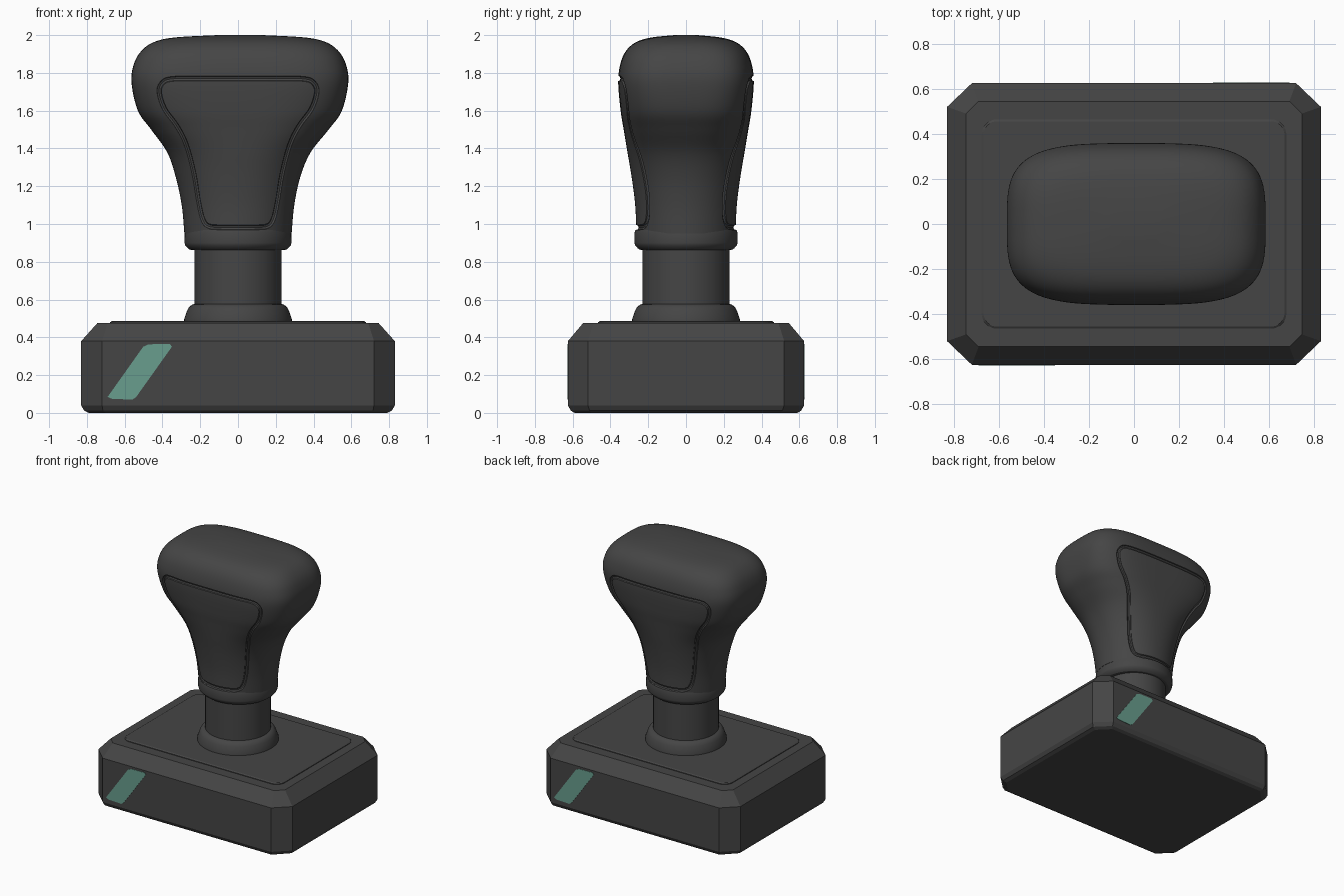
import bpy
import math
from mathutils import Vector

if "Cube" in bpy.data.objects:
    bpy.data.objects.remove(bpy.data.objects["Cube"])


def material(name, rgb):
    m = bpy.data.materials.new(name)
    m.use_nodes = True
    m.diffuse_color = (*rgb, 1)
    m.node_tree.nodes["Principled BSDF"].inputs["Base Color"].default_value = (*rgb, 1)
    return m


GREY = material("charcoal grey", (0.06, 0.06, 0.06))
TEAL = material("muted teal", (0.14, 0.34, 0.27))


def mesh_object(name, verts, faces, mat):
    me = bpy.data.meshes.new(name)
    me.from_pydata(verts, [], faces)
    me.materials.append(mat)
    ob = bpy.data.objects.new(name, me)
    bpy.context.collection.objects.link(ob)
    return ob


def smooth(ob, angle=30):
    bpy.ops.object.select_all(action='DESELECT')
    ob.select_set(True)
    bpy.context.view_layer.objects.active = ob
    bpy.ops.object.shade_smooth_by_angle(angle=math.radians(angle))


def loft(name, rings, mat=GREY):
    """Skin a stack of closed rings and cap both ends."""
    n = len(rings[0])
    faces = [(i * n + j, i * n + (j + 1) % n, (i + 1) * n + (j + 1) % n, (i + 1) * n + j)
             for i in range(len(rings) - 1) for j in range(n)]
    faces += [tuple(reversed(range(n))), tuple(range((len(rings) - 1) * n, len(rings) * n))]
    return mesh_object(name, [v for r in rings for v in r], faces, mat)


def superellipse(z, hx, hy, power=2, cx=0, count=96):
    ring = []
    for k in range(count):
        a = math.tau * k / count
        c, s = math.cos(a), math.sin(a)
        ring.append((cx + hx * math.copysign(abs(c) ** (2 / power), c),
                     hy * math.copysign(abs(s) ** (2 / power), s), z))
    return ring


def spline(keys, t, closed=False):
    """Catmull-Rom point at parameter t, in key intervals."""
    n = len(keys)
    i = min(int(t), n - 1 if closed else n - 2)
    f = t - i
    pick = (lambda k: keys[k % n]) if closed else (lambda k: keys[max(0, min(n - 1, k))])
    return [0.5 * (2 * b + (c - a) * f + (2 * a - 5 * b + 4 * c - d) * f ** 2
                   + (3 * b - a - 3 * c + d) * f ** 3)
            for a, b, c, d in zip(pick(i - 1), pick(i), pick(i + 1), pick(i + 2))]


# Base block with cut corners and sloped shoulders
def cut_corner_ring(z, hx, hy, cx, cy):
    quarter = [(hx, hy - cy), (hx - cx, hy)]
    pts = quarter + [(-x, y) for x, y in reversed(quarter)]
    pts += [(-x, -y) for x, y in pts]
    return [(x, y, z) for x, y in pts]


base = loft("base", [cut_corner_ring(*r) for r in (
    (0, 0.79, 0.59, 0.09, 0.09), (0.012, 0.815, 0.61, 0.1, 0.1),
    (0.04, 0.83, 0.625, 0.11, 0.105), (0.38, 0.83, 0.625, 0.11, 0.105),
    (0.475, 0.745, 0.545, 0.055, 0.055))])


# Thin rounded plate on top of the base
def rounded_ring(z, hx, hy, r, steps=8):
    ring = []
    for q, (sx, sy) in enumerate(((1, 1), (-1, 1), (-1, -1), (1, -1))):
        for k in range(steps + 1):
            a = math.pi / 2 * (q + k / steps)
            ring.append((sx * (hx - r) + r * math.cos(a), sy * (hy - r) + r * math.sin(a), z))
    return ring


loft("top_plate", [rounded_ring(0.47, 0.677, 0.465, 0.07), rounded_ring(0.48, 0.677, 0.465, 0.07),
                   rounded_ring(0.486, 0.668, 0.456, 0.06)])

# Stem and its flared foot
smooth(loft("stem", [superellipse(z, 0.23, 0.23) for z in (0.5, 0.9)]))
smooth(loft("stem_foot", [superellipse(z, r, r) for z, r in (
    (0.48, 0.285), (0.497, 0.285), (0.545, 0.268), (0.562, 0.258), (0.573, 0.243), (0.577, 0.228))]))

# Collar under the grip
smooth(loft("collar", [superellipse(z, r + 0.01, r) for z, r in (
    (0.862, 0.225), (0.864, 0.245), (0.872, 0.256), (0.888, 0.27), (0.9, 0.273),
    (0.955, 0.272), (0.968, 0.268), (0.973, 0.25))]))

# Grip: height, half width, half depth, squareness, sideways offset
GRIP = [
    (0.95, 0.284, 0.262, 2.0, 0), (1.1, 0.298, 0.269, 2.1, 0), (1.25, 0.33, 0.288, 2.2, 0),
    (1.38, 0.38, 0.31, 2.4, 0.005), (1.5, 0.47, 0.33, 2.8, 0.01), (1.6, 0.54, 0.346, 3.2, 0.01),
    (1.75, 0.574, 0.359, 3.6, 0.01), (1.85, 0.56, 0.347, 3.6, 0.01), (1.92, 0.518, 0.315, 3.5, 0.01),
    (1.965, 0.45, 0.26, 3.3, 0.01), (1.988, 0.34, 0.18, 3, 0.01), (2.0, 0.12, 0.06, 2.5, 0.01)]
STEPS = 6
count = (len(GRIP) - 1) * STEPS
grip = loft("grip", [superellipse(*spline(GRIP, k / STEPS)) for k in range(count + 1)])


def grip_depth(x, z):
    """Depth of the grip surface at a point of its front outline."""
    lo, hi = 0.0, len(GRIP) - 1.001
    for _ in range(30):
        mid = (lo + hi) / 2
        lo, hi = (mid, hi) if spline(GRIP, mid)[0] < z else (lo, mid)
    _, hx, hy, power, cx = spline(GRIP, lo)
    return hy * max(0, 1 - abs((x - cx) / hx) ** power) ** (1 / power)


# Groove around the thumb panel, cut into front and back
HALF = [(0.2, 1.77), (0.35, 1.768), (0.4, 1.748), (0.418, 1.7), (0.39, 1.61), (0.325, 1.52),
        (0.275, 1.42), (0.235, 1.27), (0.21, 1.12), (0.187, 1.025), (0.155, 0.988), (0.08, 0.982)]
outline = HALF + [(-x, z) for x, z in reversed(HALF)]
path = [spline(outline, k / 5, True) for k in range(len(outline) * 5)]
for side in (-1, 1):
    pts = [Vector((x, side * (grip_depth(x, z) + 0.002), z)) for x, z in path]
    rings = []
    for k, p in enumerate(pts):
        tangent = (pts[(k + 1) % len(pts)] - pts[k - 1]).normalized()
        u = tangent.cross(Vector((0, side, 0))).normalized()
        v = tangent.cross(u)
        rings.append([p + 0.014 * (u * math.cos(math.tau * j / 8) + v * math.sin(math.tau * j / 8))
                      for j in range(8)])
    n = len(rings)
    faces = [(i * 8 + j, i * 8 + (j + 1) % 8, (i + 1) % n * 8 + (j + 1) % 8, (i + 1) % n * 8 + j)
             for i in range(n) for j in range(8)]
    cutter = mesh_object("groove_cutter", [v for r in rings for v in r], faces, GREY)
    cutter.hide_render = True
    bpy.context.view_layer.objects.active = cutter
    cutter.select_set(True)
    bpy.ops.object.mode_set(mode='EDIT')
    bpy.ops.mesh.select_all(action='SELECT')
    bpy.ops.mesh.normals_make_consistent(inside=False)
    bpy.ops.object.mode_set(mode='OBJECT')
    cut = grip.modifiers.new("groove", 'BOOLEAN')
    cut.operation, cut.solver, cut.object = 'DIFFERENCE', 'EXACT', cutter
    bpy.ops.object.select_all(action='DESELECT')
    bpy.context.view_layer.objects.active = grip
    grip.select_set(True)
    bpy.ops.object.modifier_apply(modifier=cut.name)
    bpy.data.objects.remove(cutter)
smooth(grip)

# Slanted coloured stripe on the front, turned half round for the back
STRIPE = [(-0.69, 0.085), (-0.67, 0.075), (-0.56, 0.07), (-0.54, 0.083), (-0.35, 0.35),
          (-0.36, 0.365), (-0.475, 0.363), (-0.502, 0.35)]
for name, side in (("front_stripe", 1), ("back_stripe", -1)):
    loft(name, [[(side * x, -side * y, z) for x, z in STRIPE] for y in (0.622, 0.628)], TEAL)
